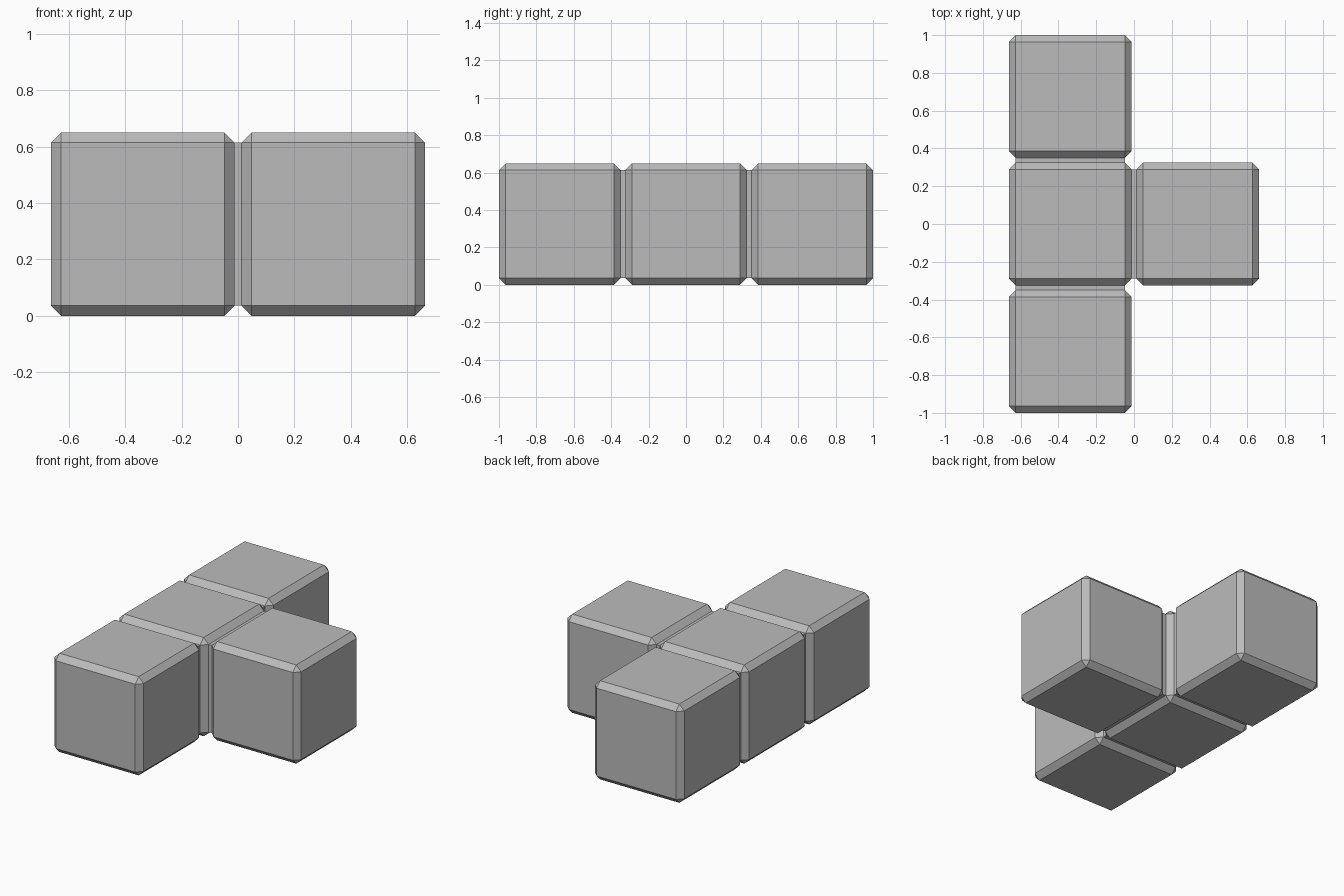
import bpy
import bmesh
from mathutils import Matrix, Vector

default_cube = bpy.data.objects.get("Cube")
if default_cube:
    bpy.data.objects.remove(default_cube, do_unlink=True)

SIZE = 0.65      # edge length of one block
PITCH = 0.675    # distance between block centres
BEVEL = 0.036    # chamfer width
FLAT = SIZE - 2 * BEVEL

grey = bpy.data.materials.new("plain grey")
grey.use_nodes = True
colour = (0.5, 0.5, 0.5, 1)
grey.diffuse_color = colour
grey.node_tree.nodes["Principled BSDF"].inputs["Base Color"].default_value = colour


def add_box(name, centre, size, chamfer=0):
    """Flat-shaded box with an optional single-segment chamfer."""
    bm = bmesh.new()
    bmesh.ops.create_cube(bm, size=1, matrix=Matrix.Diagonal((*size, 1)))
    if chamfer:
        bmesh.ops.bevel(bm, geom=bm.edges[:], offset=chamfer, segments=1,
                        affect="EDGES")
    mesh = bpy.data.meshes.new(name)
    bm.to_mesh(mesh)
    bm.free()
    mesh.materials.append(grey)
    obj = bpy.data.objects.new(name, mesh)
    obj.location = centre
    bpy.context.collection.objects.link(obj)


# Four chamfered blocks: a row of three with one on the left side
middle = Vector((-PITCH / 2, 0, SIZE / 2))
neighbours = {
    "front": Vector((0, -1, 0)),
    "back": Vector((0, 1, 0)),
    "left": Vector((1, 0, 0)),
}
add_box("middle_block", middle, (SIZE,) * 3, BEVEL)
for side, direction in neighbours.items():
    add_box(side + "_block", middle + direction * PITCH, (SIZE,) * 3, BEVEL)
    # Connector spanning the narrow gap, as wide as the flat block face
    span = [PITCH - SIZE if abs(d) else FLAT for d in direction]
    add_box(side + "_connector", middle + direction * PITCH / 2, span)
